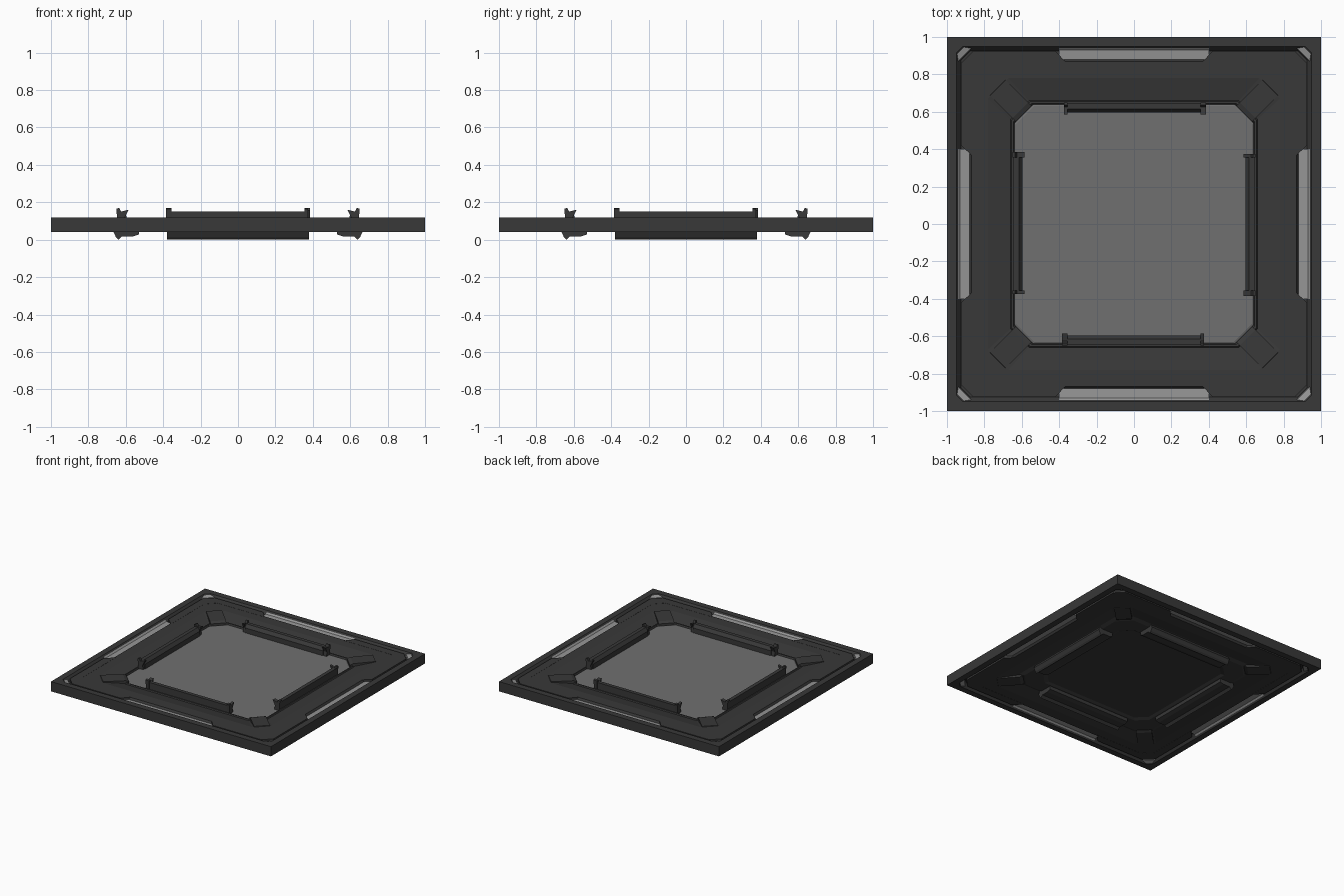
import bpy, bmesh
from math import cos, sin, pi

if "Cube" in bpy.data.objects:
    bpy.data.objects.remove(bpy.data.objects["Cube"])


def material(name, v):
    m = bpy.data.materials.new(name)
    m.diffuse_color = (v, v, v, 1)
    m.use_nodes = True
    m.node_tree.nodes["Principled BSDF"].inputs["Base Color"].default_value = m.diffuse_color
    return m


DARK = material("dark_metal", 0.04)
MID = material("panel_metal", 0.16)
LIGHT = material("light_strip", 0.3)


def finish(name, bm, mat):
    bmesh.ops.recalc_face_normals(bm, faces=bm.faces)
    me = bpy.data.meshes.new(name)
    bm.to_mesh(me)
    bm.free()
    me.materials.append(mat)
    ob = bpy.data.objects.new(name, me)
    bpy.context.collection.objects.link(ob)
    return ob


def octagon(h, c, z):
    k = h - c
    return [(h, -k, z), (h, k, z), (k, h, z), (-k, h, z),
            (-h, k, z), (-h, -k, z), (-k, -h, z), (k, -h, z)]


def loft(name, rings, mat):
    """Closed body through (half width, corner cut, height) rings."""
    bm = bmesh.new()
    loops = [[bm.verts.new(p) for p in octagon(*r)] for r in rings]
    for a, b in zip(loops, loops[1:]):
        for i in range(8):
            j = (i + 1) % 8
            bm.faces.new((a[i], a[j], b[j], b[i]))
    bm.faces.new(loops[0])
    bm.faces.new(loops[-1])
    return finish(name, bm, mat)


def prism(bm, a, b):
    """Solid between two matching outlines."""
    va, vb = [bm.verts.new(p) for p in a], [bm.verts.new(p) for p in b]
    n = len(a)
    bm.faces.new(va)
    bm.faces.new(vb)
    for i in range(n):
        j = (i + 1) % n
        bm.faces.new((va[i], va[j], vb[j], vb[i]))


def turn(p, a):
    return (p[0] * cos(a) - p[1] * sin(a), p[0] * sin(a) + p[1] * cos(a), p[2])


def four_bars(name, profile, spans, mat, start=0.0):
    """Sweep a (distance, height) profile along each of the four sides."""
    bm = bmesh.new()
    for q in range(4):
        ang = start + q * pi / 2
        for t0, t1 in spans:
            prism(bm, [turn((u, t0, z), ang) for u, z in profile],
                  [turn((u, t1, z), ang) for u, z in profile])
    return finish(name, bm, mat)


def four_plates(name, outline, z0, z1, mat):
    bm = bmesh.new()
    for q in range(4):
        prism(bm, [turn((x, y, z0), q * pi / 2) for x, y in outline],
              [turn((x, y, z1), q * pi / 2) for x, y in outline])
    return finish(name, bm, mat)


# Tile body: underside recess, outer rim, top recess and sloped well
loft("tile_body", [
    (0.50, 0.08, 0.066), (0.52, 0.08, 0.056), (0.63, 0.10, 0.056),
    (0.66, 0.10, 0.068), (0.78, 0.11, 0.05), (0.87, 0.08, 0.05),
    (0.885, 0.08, 0.073), (0.925, 0.05, 0.073), (0.95, 0.035, 0.04),
    (1.0, 0.0005, 0.04), (1.0, 0.0005, 0.12),
    (0.95, 0.035, 0.12), (0.925, 0.05, 0.087), (0.885, 0.08, 0.087),
    (0.87, 0.08, 0.11), (0.78, 0.11, 0.11), (0.66, 0.10, 0.086),
    (0.655, 0.10, 0.094), (0.645, 0.10, 0.094), (0.64, 0.10, 0.082)], DARK)

# Centre floor panel
loft("floor_panel", [(0.638, 0.10, 0.078), (0.638, 0.10, 0.082),
                     (0.632, 0.10, 0.085)], MID)

# L-shaped corner plates of the frame, top and underside
L_PLATE = [(0.86, 0.36), (0.925, 0.42), (0.925, 0.86), (0.86, 0.925),
           (0.42, 0.925), (0.36, 0.86), (0.79, 0.86), (0.86, 0.79)]
four_plates("top_corner_plate", L_PLATE, 0.085, 0.111, DARK)
four_plates("bottom_corner_plate", L_PLATE, 0.049, 0.075, DARK)

# Light strips in the side channels and diagonal corner lamps
for side, zc in (("top", lambda z: z), ("bottom", lambda z: 0.16 - z)):
    strip = [(0.875, zc(0.08)), (0.875, zc(0.094)),
             (0.93, zc(0.098)), (0.945, zc(0.112)), (0.945, zc(0.08))]
    four_bars(side + "_light_strip", strip, [(-0.40, 0.40)], LIGHT)
    lamp = [(1.275, zc(0.08)), (1.28, zc(0.106)),
            (1.31, zc(0.114)), (1.32, zc(0.08))]
    four_bars(side + "_corner_lamp", lamp, [(-0.055, 0.055)], LIGHT, pi / 4)
    wedge = [(0.835, zc(0.08)), (0.835, zc(0.10)), (0.86, zc(0.11)),
             (1.03, zc(0.115)), (1.04, zc(0.09))]
    four_bars(side + "_corner_wedge", wedge, [(-0.06, 0.06)], DARK, pi / 4)

# Raised edge bars with end clips above the panel
four_bars("top_bar", [(0.595, 0.083), (0.645, 0.083), (0.645, 0.15),
                      (0.615, 0.15), (0.595, 0.125)], [(-0.355, 0.355)], DARK)
clip = [(0.60, 0.083), (0.645, 0.083), (0.65, 0.165), (0.635, 0.17),
        (0.625, 0.15), (0.585, 0.16), (0.605, 0.12)]
four_bars("bar_end_clip", clip, [(-0.385, -0.355), (0.355, 0.375)], DARK)

# Underside rails
rail = [(0.53, 0.06), (0.53, 0.028), (0.56, 0.018), (0.62, 0.018),
        (0.64, 0.0), (0.652, 0.012), (0.665, 0.04), (0.65, 0.07)]
four_bars("bottom_rail", rail, [(-0.38, 0.38)], DARK)
